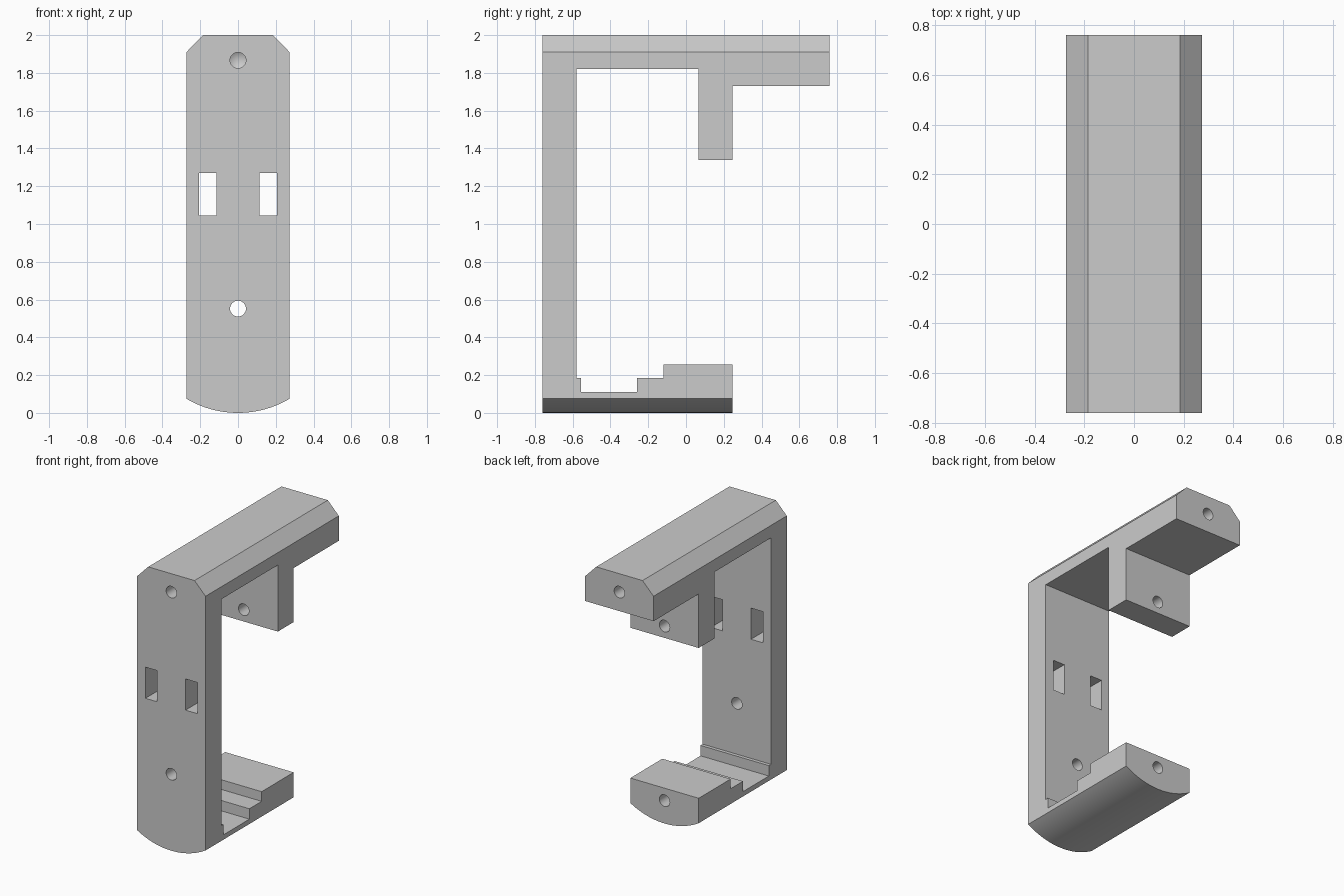
import bpy
import math
from mathutils import Matrix, Vector

cube = bpy.data.objects.get("Cube")
if cube:
    bpy.data.objects.remove(cube, do_unlink=True)

grey = bpy.data.materials.new("plain grey")
grey.use_nodes = True
colour = (0.6, 0.6, 0.6, 1)
grey.diffuse_color = colour
grey.node_tree.nodes["Principled BSDF"].inputs["Base Color"].default_value = colour


def prism(name, outline, place, start, end):
    """Extrude a closed outline; place(u, v, depth) gives the 3D point."""
    n = len(outline)
    verts = [place(u, v, d) for d in (start, end) for u, v in outline]
    faces = [tuple(range(n)), tuple(range(n, 2 * n))]
    faces += [(i, (i + 1) % n, n + (i + 1) % n, n + i) for i in range(n)]
    mesh = bpy.data.meshes.new(name)
    mesh.from_pydata(verts, [], faces)
    mesh.materials.append(grey)
    obj = bpy.data.objects.new(name, mesh)
    bpy.context.collection.objects.link(obj)
    tidy(obj)
    return obj


def tidy(obj):
    """Make all normals point outwards."""
    import bmesh
    bm = bmesh.new()
    bm.from_mesh(obj.data)
    bmesh.ops.recalc_face_normals(bm, faces=bm.faces)
    bm.to_mesh(obj.data)
    bm.free()


def lathe_drill(name, z, start, end, tip=0.0, radius=0.042, sides=32):
    """Round drill along y, with a cone of length tip beyond its end."""
    rim = [(radius * math.cos(2 * math.pi * i / sides),
            z + radius * math.sin(2 * math.pi * i / sides)) for i in range(sides)]
    verts = [(x, y, h) for y in (start, end) for x, h in rim]
    verts.append((0, end + tip, z))
    faces = [tuple(range(sides))]
    for i in range(sides):
        j = (i + 1) % sides
        faces += [(i, j, sides + j, sides + i), (sides + i, sides + j, 2 * sides)]
    mesh = bpy.data.meshes.new(name)
    mesh.from_pydata(verts, [], faces)
    mesh.materials.append(grey)
    obj = bpy.data.objects.new(name, mesh)
    bpy.context.collection.objects.link(obj)
    tidy(obj)
    return obj


def combine(target, tool, operation):
    mod = target.modifiers.new(operation.lower(), 'BOOLEAN')
    mod.operation = operation
    mod.solver = 'EXACT'
    mod.object = tool
    bpy.context.view_layer.objects.active = target
    bpy.ops.object.modifier_apply(modifier=mod.name)
    bpy.data.objects.remove(tool, do_unlink=True)


# Side profile: back plate, top arm with hanging block, stepped foot
side = [(-0.76, 0), (0.245, 0), (0.245, 0.255), (-0.12, 0.255), (-0.12, 0.185),
        (-0.26, 0.185), (-0.26, 0.11), (-0.555, 0.11), (-0.555, 0.185),
        (-0.58, 0.185), (-0.58, 1.82), (0.065, 1.82), (0.065, 1.34),
        (0.245, 1.34), (0.245, 1.73), (0.76, 1.73), (0.76, 2), (-0.76, 2)]
bracket = prism("bracket", side, lambda u, v, d: (d, u, v), -0.4, 0.4)

# Front outline: chamfered top corners and a rounded underside
half, rise = 0.273, 0.075
radius = (half ** 2 + rise ** 2) / (2 * rise)
sweep = math.asin(half / radius)
steps = 32
outline = []
for i in range(steps + 1):
    a = sweep * (2 * i / steps - 1)
    outline.append((radius * math.sin(a), radius * (1 - math.cos(a))))
outline += [(half, 1.91), (0.185, 2.0), (-0.185, 2.0), (-half, 1.91)]
# Slightly longer than the bracket so the end faces stay clean
envelope = prism("envelope", outline, lambda u, v, d: (u, d, v), -0.9, 0.9)
combine(bracket, envelope, 'INTERSECT')

# Pair of rectangular windows through the plate
for s in (-1, 1):
    rect = [(s * 0.113, 1.045), (s * 0.207, 1.045), (s * 0.207, 1.27), (s * 0.113, 1.27)]
    combine(bracket, prism("window", rect, lambda u, v, d: (u, d, v), -0.9, -0.5),
            'DIFFERENCE')

# Drilled holes: two through, three blind with conical ends
for z, start, end, tip in ((0.552, -0.9, -0.5, 0.0),
                           (1.425, 0.0, 0.35, 0.0),
                           (1.867, -0.8, -0.56, 0.025),
                           (1.867, 0.8, 0.56, -0.025),
                           (0.165, 0.3, 0.05, -0.025)):
    combine(bracket, lathe_drill("drill", z, start, end, tip), 'DIFFERENCE')

# Smooth the curves, keep the edges sharp
bpy.ops.object.select_all(action='DESELECT')
bracket.select_set(True)
bpy.context.view_layer.objects.active = bracket
bpy.ops.object.shade_smooth_by_angle(angle=math.radians(20))
